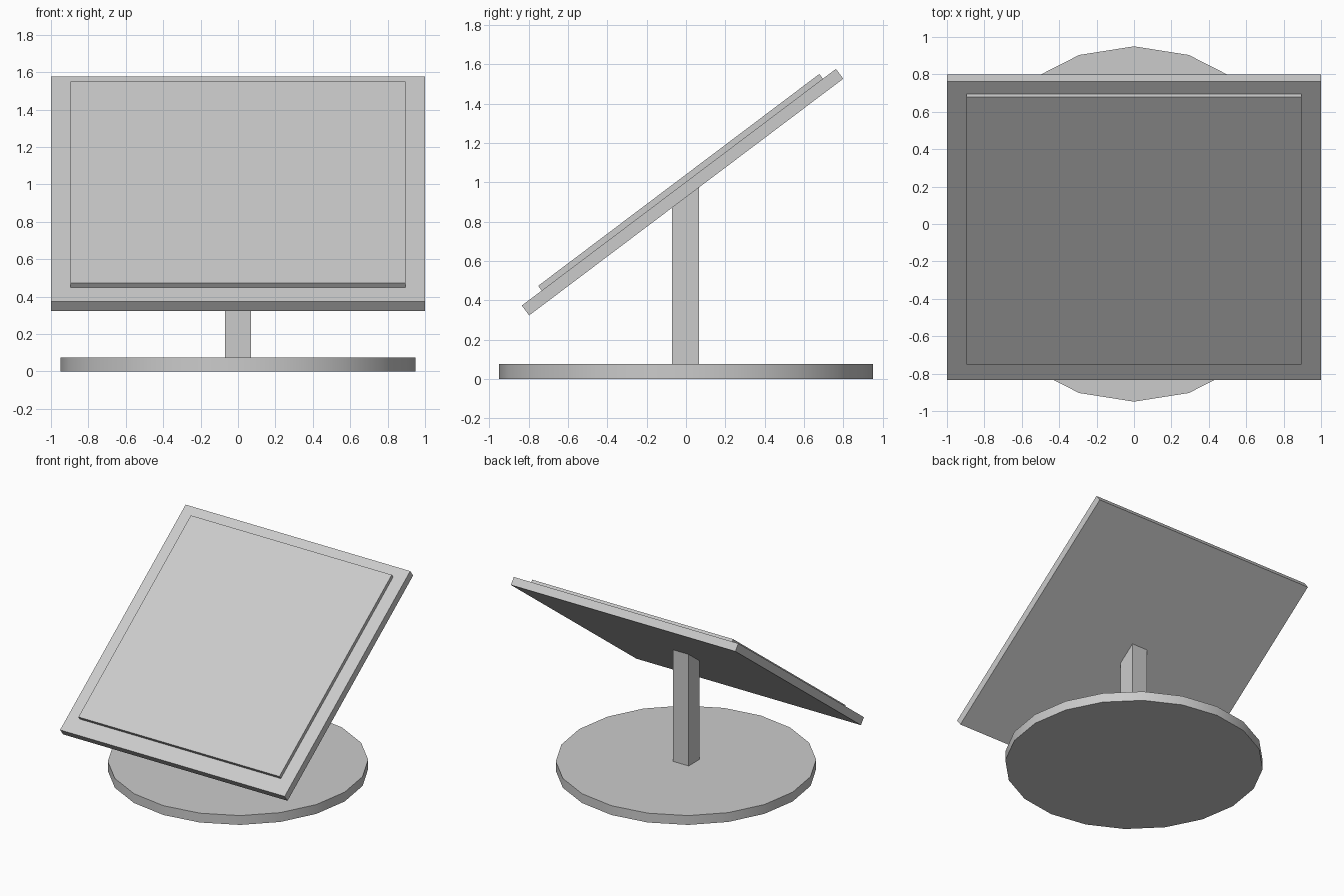
import bpy
import math
from mathutils import Matrix, Vector

cube = bpy.data.objects.get("Cube")
if cube:
    bpy.data.objects.remove(cube, do_unlink=True)

# One plain grey for the whole model
GREY = (0.6, 0.6, 0.6, 1.0)
grey = bpy.data.materials.new("light_grey")
grey.use_nodes = True
grey.diffuse_color = GREY
grey.node_tree.nodes["Principled BSDF"].inputs["Base Color"].default_value = GREY

TILT = math.radians(37)
PANEL_THICKNESS = 0.0625
# Frame of the tilted panel: local y runs up the slope, local z out of the screen
panel_frame = Matrix.Translation((0, -0.0175, 0.95)) @ Matrix.Rotation(TILT, 4, "X")


def box(name, size, center, frame=Matrix.Identity(4)):
    bpy.ops.mesh.primitive_cube_add(size=1)
    obj = bpy.context.object
    obj.name = name
    obj.data.transform(Matrix.Translation(center) @ Matrix.Diagonal((*size, 1)))
    obj.matrix_world = frame
    obj.data.materials.append(grey)
    return obj


# Round foot
bpy.ops.mesh.primitive_cylinder_add(vertices=20, radius=0.95, depth=0.075,
                                    location=(0, 0, 0.0375))
base = bpy.context.object
base.name = "base_disc"
base.data.materials.append(grey)
bpy.ops.object.shade_smooth_by_angle(angle=math.radians(30))

# Square post, its top sheared to follow the panel
post = box("post", (0.138, 0.136, 0.875), (0, -0.003, 0.5125))
for vert in post.data.vertices:
    if vert.co.z > 0.5:
        vert.co.z += vert.co.y * math.tan(TILT)

# Tilted panel and the raised screen on its face
box("panel", (2, 2, PANEL_THICKNESS), (0, 0, 0), panel_frame)
box("screen", (1.79, 1.79, 0.04), Vector((0, 0.022, PANEL_THICKNESS / 2 + 0.01)), panel_frame)
